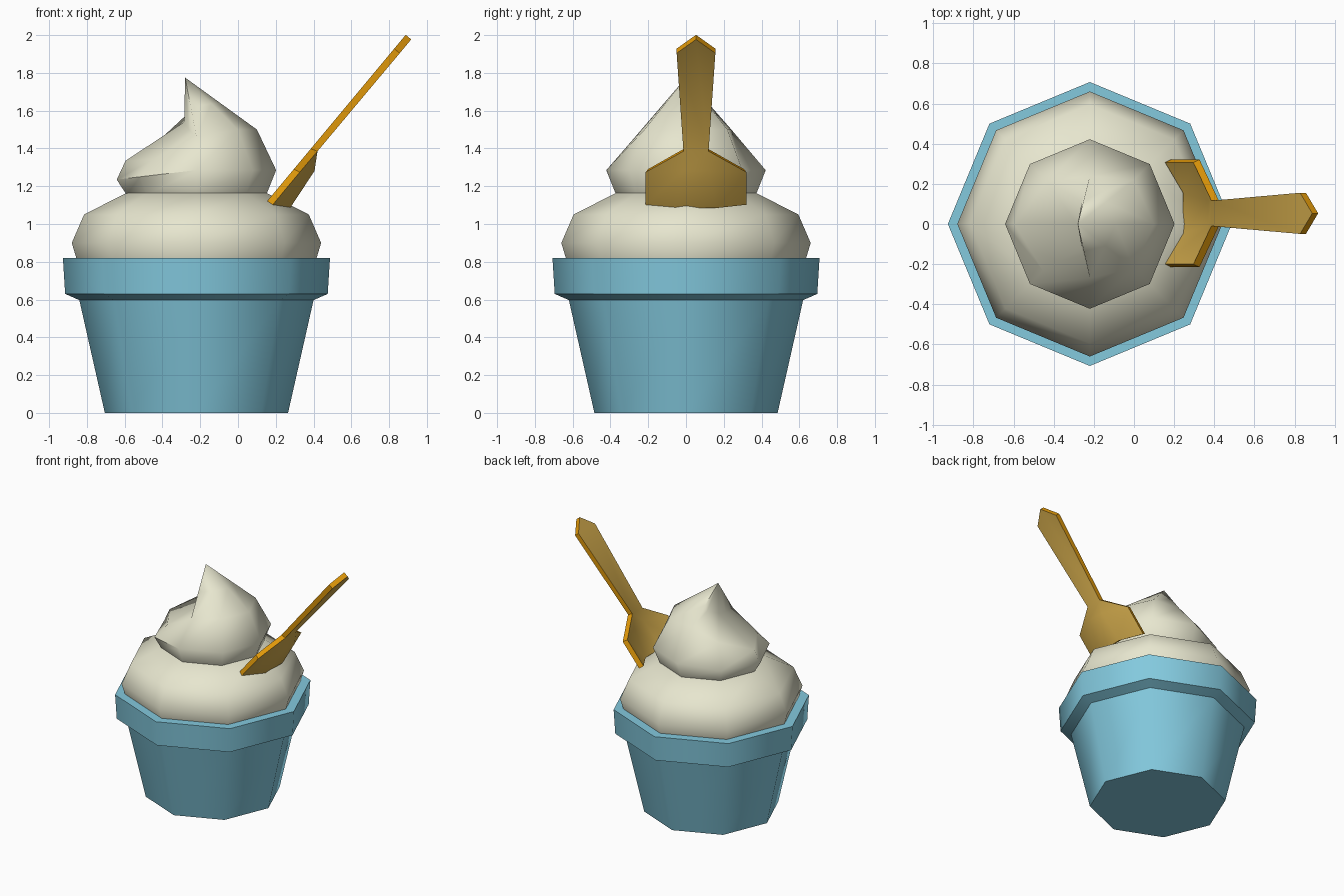
import bpy, bmesh, math
from mathutils import Vector

if "Cube" in bpy.data.objects:
    bpy.data.objects.remove(bpy.data.objects["Cube"])

CX = -0.22   # axis of the cup


def material(name, rgb):
    m = bpy.data.materials.new(name)
    m.diffuse_color = tuple((c / 255) ** 2.2 for c in rgb) + (1,)
    m.use_nodes = True
    m.node_tree.nodes["Principled BSDF"].inputs["Base Color"].default_value = m.diffuse_color
    return m


def make_object(name, verts, faces, mats, fix_normals=True):
    me = bpy.data.meshes.new(name)
    me.from_pydata(verts, [], faces)
    if fix_normals:
        bm = bmesh.new()
        bm.from_mesh(me)
        bmesh.ops.recalc_face_normals(bm, faces=bm.faces)
        bm.to_mesh(me)
        bm.free()
    for m in mats:
        me.materials.append(m)
    ob = bpy.data.objects.new(name, me)
    bpy.context.collection.objects.link(ob)
    bpy.ops.object.select_all(action='DESELECT')
    ob.select_set(True)
    bpy.context.view_layer.objects.active = ob
    return ob


def ring(r, z):
    return [(CX + r * math.cos(k * math.pi / 4), r * math.sin(k * math.pi / 4), z) for k in range(8)]


def loft(name, rings, mat, angle, tip=None):
    """Skin eight-sided rings, closed below and by a cap or a tip above."""
    verts = [v for r in rings for v in r]
    faces = [tuple(range(8))]
    for i in range(len(rings) - 1):
        for k in range(8):
            j = (k + 1) % 8
            faces.append((i * 8 + k, i * 8 + j, i * 8 + 8 + j, i * 8 + 8 + k))
    n = len(verts) - 8
    if tip:
        verts.append(tip)
        faces += [(n + k, n + (k + 1) % 8, n + 8) for k in range(8)]
    else:
        faces.append(tuple(range(n, n + 8)))
    ob = make_object(name, verts, faces, [mat])
    bpy.ops.object.shade_smooth_by_angle(angle=math.radians(angle))
    return ob


blue = material("cup blue", (130, 200, 221))
cream = material("ice cream", (232, 231, 207))
wood = material("spoon face", (205, 166, 76))
edge = material("spoon edge", (222, 150, 18))

# Cup with rim
loft("cup", [ring(0.485, 0), ring(0.62, 0.597), ring(0.695, 0.63), ring(0.707, 0.82)], blue, 50)

# Lower scoop
loft("lower_scoop", [ring(0.63, 0.80), ring(0.66, 0.9), ring(0.595, 1.05), ring(0.37, 1.165)], cream, 55)

# Upper swirl: ring heights change around the axis, leaving a low shelf at the left
tip = Vector((-0.28, 0, 1.775))
belly = [Vector(v) for v in ring(0.422, 1.285)]
belly[4].z, belly[3].z, belly[5].z = 1.235, 1.26, 1.25
shoulder_rz = [(.32, 1.50), (.31, 1.50), (.24, 1.50), (.30, 1.43),
               (.375, 1.335), (.33, 1.34), (.27, 1.46), (.31, 1.50)]
shoulder = [Vector(ring(r, z)[k]) for k, (r, z) in enumerate(shoulder_rz)]
crown = [s.lerp(tip, 0.5) for s in shoulder]
crown[3] = Vector((-0.26, 0.11, 1.59))
crown[4] = Vector((-0.285, 0, 1.54))
crown[5] = Vector((-0.26, -0.12, 1.50))
loft("upper_swirl", [ring(0.37, 1.155), belly, shoulder, crown], cream, 60, tip)

# Spoon sheet: t runs up the spoon, y across it, d is the bowl depth
U, N, O = Vector((.64, 0, .768)), Vector((.768, 0, -.64)), Vector((.155, .053, 1.122))
half = [(0, .253, 0), (.22, .253, 0), (.045, .1, .08), (.27, .063, .055), (.36, .063, 0), (1.05, .1025, 0)]
pts = [(t, -y, d) for t, y, d in half] + half + [(1.145, 0, 0)]
verts = [O + U * t + N * d + Vector((0, y, 0)) for t, y, d in pts]
left = [(0, 1, 3, 2), (1, 4, 3)]
faces = left + [tuple(i + 6 for i in reversed(f)) for f in left]
faces += [(2, 3, 9, 8), (3, 4, 10, 9), (4, 5, 12, 11, 10)]
spoon = make_object("spoon", verts, faces, [wood, edge], fix_normals=False)
sol = spoon.modifiers.new("thickness", 'SOLIDIFY')
sol.thickness = 0.038
sol.offset = -1
sol.material_offset_rim = 1
bpy.ops.object.modifier_apply(modifier=sol.name)
bpy.ops.object.shade_smooth_by_angle(angle=math.radians(40))
